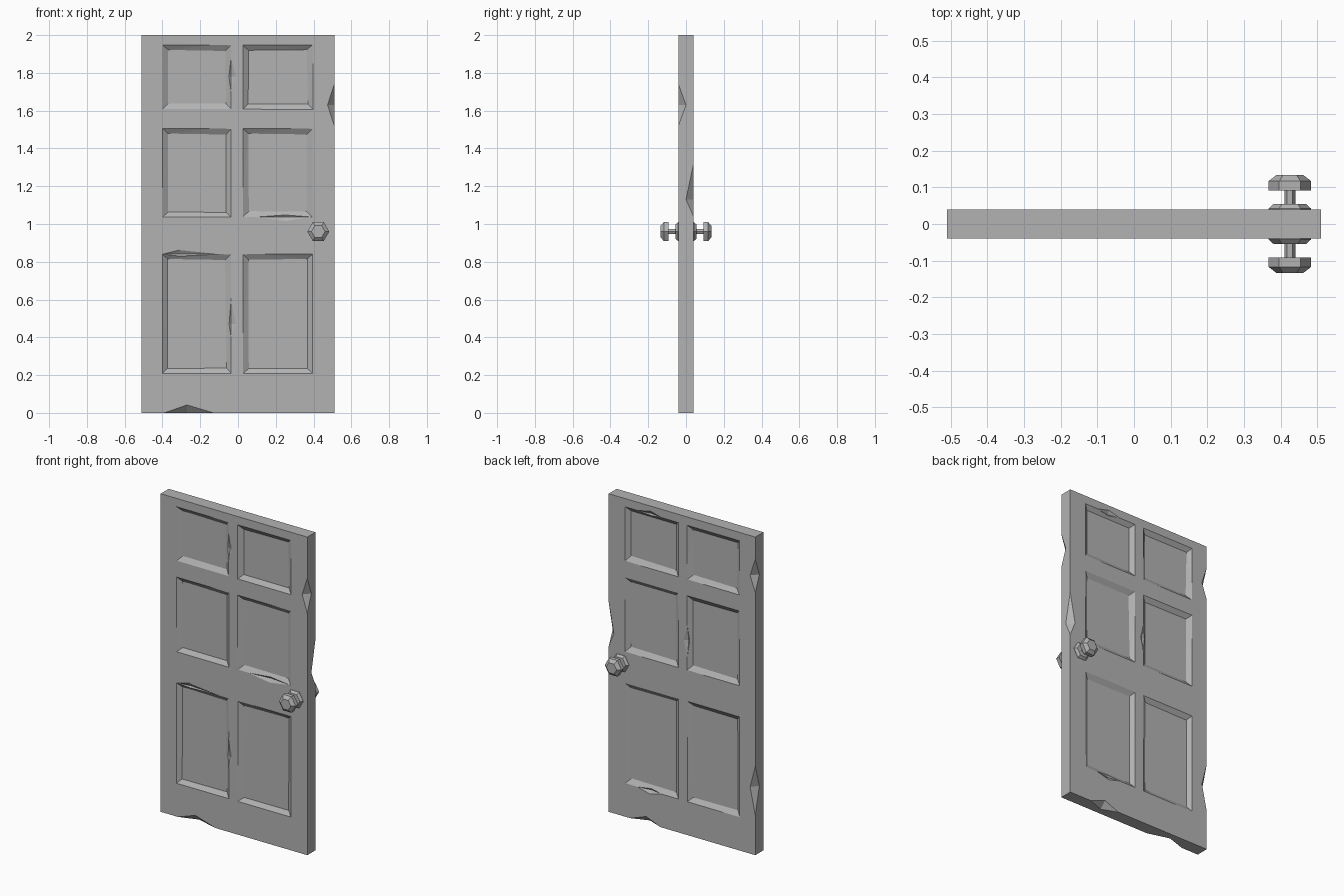
import bpy, bmesh, math, random
from mathutils import Vector

random.seed(4)
if "Cube" in bpy.data.objects:
    bpy.data.objects.remove(bpy.data.objects["Cube"], do_unlink=True)

W, T, H = 0.51, 0.04, 2.0          # half width, half thickness, height
INSET, DEPTH = 0.028, 0.02         # panel bevel width and recess depth

grey = bpy.data.materials.new("plain_grey")
grey.use_nodes = True
color = (0.45, 0.45, 0.45, 1)
grey.diffuse_color = color
grey.node_tree.nodes["Principled BSDF"].inputs["Base Color"].default_value = color


def hull(name, points):
    """Convex solid around the points."""
    bm = bmesh.new()
    for p in points:
        bm.verts.new(p)
    bmesh.ops.convex_hull(bm, input=bm.verts)
    bmesh.ops.dissolve_limit(bm, angle_limit=0.002, verts=bm.verts, edges=bm.edges)
    bmesh.ops.recalc_face_normals(bm, faces=bm.faces)
    mesh = bpy.data.meshes.new(name)
    bm.to_mesh(mesh)
    bm.free()
    mesh.materials.append(grey)
    obj = bpy.data.objects.new(name, mesh)
    bpy.context.collection.objects.link(obj)
    return obj


def carve(cutter):
    """Cut the solid out of the door and discard it."""
    cutter.hide_render = True
    mod = door.modifiers.new("carve", "BOOLEAN")
    mod.operation, mod.solver, mod.object = "DIFFERENCE", "EXACT", cutter
    bpy.context.view_layer.objects.active = door
    bpy.ops.object.modifier_apply(modifier=mod.name)
    bpy.data.objects.remove(cutter, do_unlink=True)


def recess(x0, x1, z0, z1, side):
    """Panel with sloped, slightly uneven sides."""
    pts = []
    over = 0.01
    grow = over * INSET / DEPTH
    for x, sx in ((x0, 1), (x1, -1)):
        for z, sz in ((z0, 1), (z1, -1)):
            dx, dz = (INSET + random.uniform(-0.004, 0.004) for _ in range(2))
            pts.append((x - sx * grow, side * (T + over), z - sz * grow))
            pts.append((x + sx * dx, side * (T - DEPTH), z + sz * dz))
    carve(hull("panel_cutter", pts))


def chip(axis, start, apex, end, x, y, z, dx, dy, dz):
    """Nick along an edge: pointed ends on the axis, widest at the apex."""
    centre = Vector((x, y, z))
    reach = Vector((dx, dy, dz))
    pts = []
    for i in range(3):
        if i == axis:
            for v in (start, end):
                p = centre.copy()
                p[i] = v
                pts.append(p)
        else:
            for s in (-1, 1):
                p = centre.copy()
                p[axis] = apex
                p[i] += s * reach[i]
                pts.append(p)
    carve(hull("chip_cutter", pts))


# Door slab
door = hull("door", [(x, y, z) for x in (-W, W) for y in (-T, T) for z in (0, H)])

# Six recessed panels on each face
for side in (-1, 1):
    for x0, x1 in ((-0.40, -0.037), (0.026, 0.395)):
        for z0, z1 in ((0.21, 0.84), (1.037, 1.505), (1.608, 1.947)):
            recess(x0, x1, z0, z1, side)

# Chips on the upright edges
for x, y, z0, zc, z1 in ((W, -T, 1.52, 1.63, 1.74), (W, T, 1.04, 1.13, 1.32),
                         (-W, T, 1.65, 1.75, 1.86), (-W, T, 0.25, 0.42, 0.56)):
    chip(2, z0, zc, z1, x, y, 0, 0.036, 0.04, 0)

# Chips on the bottom edges
chip(0, -0.39, -0.27, -0.13, 0, -T, 0, 0, 0.04, 0.042)
chip(0, 0.15, 0.25, 0.36, 0, T, 0, 0, 0.04, 0.04)

# Chips on the panel rims
for x0, xc, x1, y, z in ((0.10, 0.25, 0.39, -T, 1.037), (-0.40, -0.31, -0.10, -T, 0.84),
                         (0.14, 0.22, 0.31, T, 1.947), (0.14, 0.22, 0.31, T, 0.21)):
    chip(0, x0, xc, x1, 0, y, z, 0, 0.015, 0.022)
for z0, zc, z1, y in ((1.70, 1.78, 1.88, -T), (0.40, 0.47, 0.60, -T), (1.12, 1.22, 1.32, T)):
    chip(2, z0, zc, z1, -0.037, y, 0, 0.025, 0.015, 0)


def hex_part(name, side, rings):
    """Six-sided solid along y from (distance, radius) rings."""
    pts = []
    for y, r in rings:
        for k in range(6):
            a = k * math.pi / 3
            pts.append((0.425 + r * math.cos(a), side * y, 0.96 + r * math.sin(a)))
    return hull(name, pts)


# Handles on both faces
for side, label in ((-1, "front"), (1, "back")):
    hex_part(label + "_knob_plate", side, ((T - 0.005, 0.058), (0.042, 0.058), (0.055, 0.044)))
    hex_part(label + "_knob_shaft", side, ((0.05, 0.015), (0.095, 0.015)))
    hex_part(label + "_knob", side, ((0.092, 0.058), (0.117, 0.058), (0.134, 0.036)))
